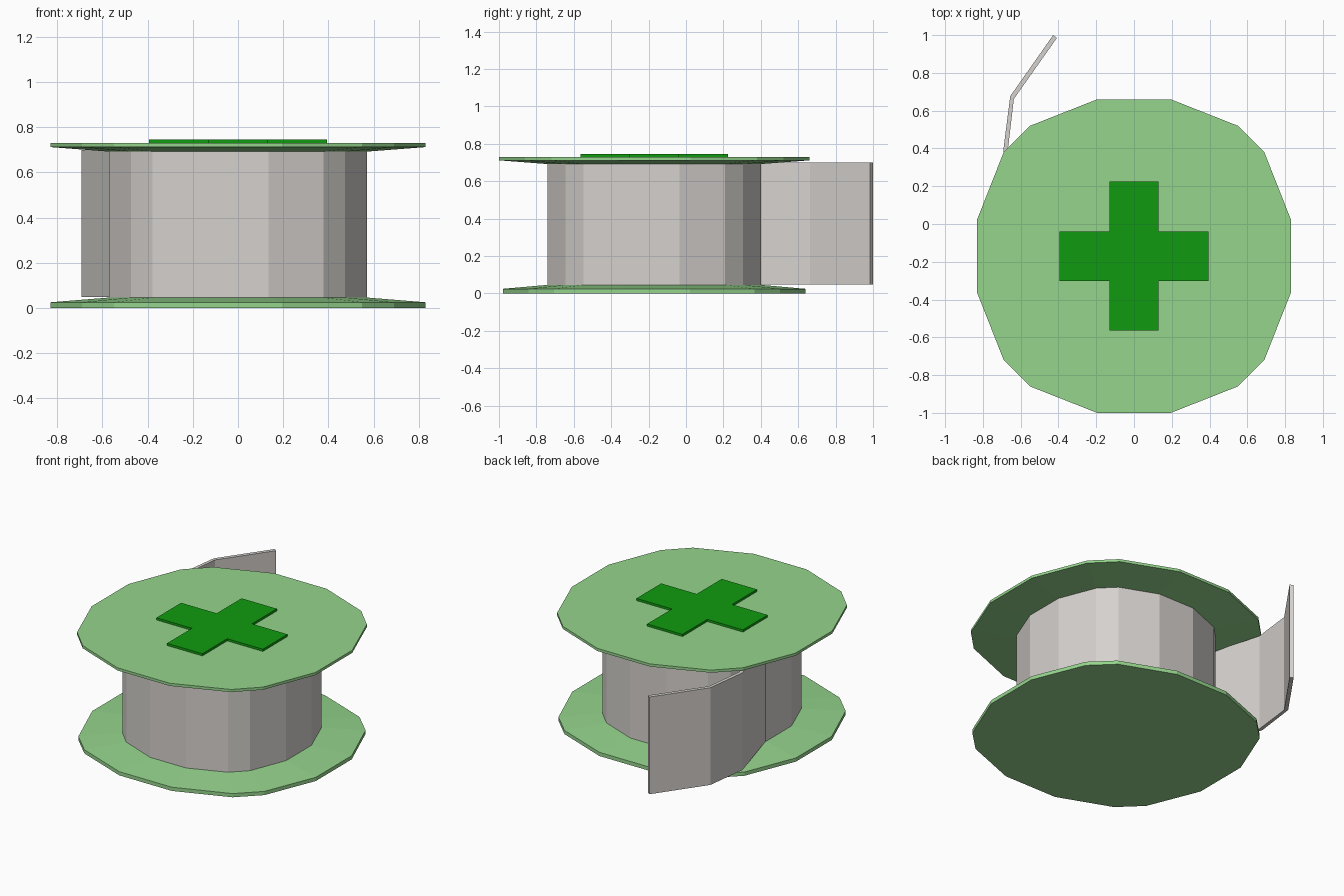
import bpy
import bmesh

cube = bpy.data.objects.get("Cube")
if cube:
    bpy.data.objects.remove(cube, do_unlink=True)

CY = -0.17      # spool axis
HUB = 0.687     # hub size relative to the flange


def material(name, rgb):
    m = bpy.data.materials.new(name)
    m.use_nodes = True
    m.diffuse_color = (*rgb, 1)
    bsdf = next(n for n in m.node_tree.nodes if n.type == 'BSDF_PRINCIPLED')
    bsdf.inputs["Base Color"].default_value = (*rgb, 1)
    return m


light_green = material("light_green", (0.30, 0.66, 0.265))
deep_green = material("deep_green", (0.005, 0.33, 0.005))
warm_grey = material("warm_grey", (0.67, 0.64, 0.615))


def loft(name, rings, mat, cap_bottom=True, cap_top=True):
    """Skin a stack of equal-length rings, listed from bottom to top."""
    bm = bmesh.new()
    loops = [[bm.verts.new(p) for p in ring] for ring in rings]
    for low, high in zip(loops, loops[1:]):
        for i in range(len(low)):
            j = (i + 1) % len(low)
            bm.faces.new((low[i], low[j], high[j], high[i]))
    if cap_bottom:
        bm.faces.new(loops[0][::-1])
    if cap_top:
        bm.faces.new(loops[-1])
    mesh = bpy.data.meshes.new(name)
    bm.to_mesh(mesh)
    bm.free()
    mesh.materials.append(mat)
    obj = bpy.data.objects.new(name, mesh)
    bpy.context.collection.objects.link(obj)
    return obj


def four_fold(quarter):
    """Turn a quarter outline four times about the axis."""
    pts = []
    for _ in range(4):
        pts += quarter
        quarter = [(-y, x) for x, y in quarter]
    return pts


def ring(outline, z, sx=1.0, sy=None):
    sy = sx if sy is None else sy
    return [(x * sx, y * sy + CY, z) for x, y in outline]


# Sixteen-sided spool outline
disc = four_fold([(0.83, 0.195), (0.69, 0.55), (0.55, 0.69), (0.195, 0.83)])

# Spool: two flanges with sloping inner faces, and the wound hub
loft("bottom_flange", [ring(disc, 0, 1, 0.975), ring(disc, 0.025, 1, 0.975),
                       ring(disc, 0.046, HUB)], light_green, cap_top=False)
loft("tape_roll", [ring(disc, 0.046, HUB), ring(disc, 0.692, HUB)],
     warm_grey, False, False)
loft("top_flange", [ring(disc, 0.692, HUB), ring(disc, 0.712), ring(disc, 0.73)],
     light_green, cap_bottom=False)

# Raised cross on the lid
cross = four_fold([(0.395, -0.131), (0.395, 0.131), (0.131, 0.131)])
loft("cross", [ring(cross, 0.73), ring(cross, 0.745)], deep_green, cap_bottom=False)

# Loose end of the tape, peeling off the roll
outer = [(-0.57, -0.03), (-0.692, 0.39), (-0.655, 0.677), (-0.428, 1.0)]
inner = [(-0.55, -0.03), (-0.668, 0.39), (-0.636, 0.662), (-0.408, 0.985)]
strip = inner + outer[::-1]
loft("tape_end", [[(x, y, z) for x, y in strip] for z in (0.048, 0.70)], warm_grey)
